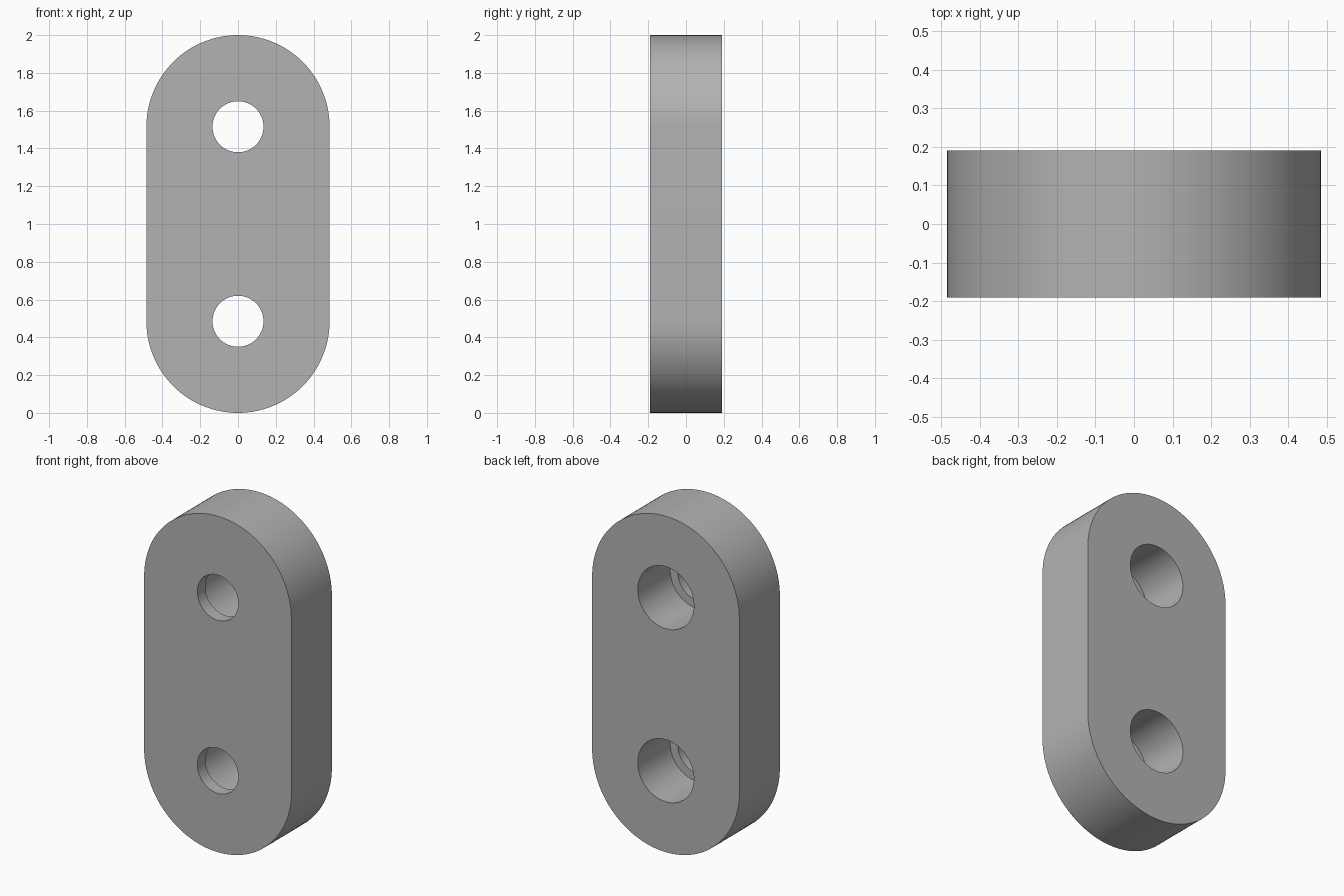
import bpy, bmesh, math
from mathutils import Matrix

cube = bpy.data.objects.get("Cube")
if cube:
    bpy.data.objects.remove(cube, do_unlink=True)

RADIUS, HALF_DEPTH = 0.485, 0.19
LOW, HIGH = RADIUS, 2 - RADIUS
HOLE_R, BORE_R = 0.135, 0.185
STEP_Y = -0.115
SEGMENTS = 64

grey = bpy.data.materials.new("light grey")
grey.use_nodes = True
colour = (0.45, 0.45, 0.45, 1)
grey.diffuse_color = colour
grey.node_tree.nodes["Principled BSDF"].inputs["Base Color"].default_value = colour


def make_object(name, bm):
    bmesh.ops.recalc_face_normals(bm, faces=bm.faces)
    mesh = bpy.data.meshes.new(name)
    bm.to_mesh(mesh)
    bm.free()
    obj = bpy.data.objects.new(name, mesh)
    obj.data.materials.append(grey)
    bpy.context.collection.objects.link(obj)
    return obj


def cylinder_cutter(name, radius, y0, y1, z):
    bm = bmesh.new()
    place = Matrix.Translation((0, (y0 + y1) / 2, z)) @ Matrix.Rotation(math.pi / 2, 4, "X")
    bmesh.ops.create_cone(bm, cap_ends=True, segments=SEGMENTS, radius1=radius,
                          radius2=radius, depth=y1 - y0, matrix=place)
    cutter = make_object(name, bm)
    cutter.hide_render = True
    return cutter


# Plate: a round-ended outline extruded front to back
bm = bmesh.new()
outline = []
for centre, start in ((HIGH, 0), (LOW, math.pi)):
    for i in range(SEGMENTS + 1):
        a = start + math.pi * i / SEGMENTS
        outline.append(bm.verts.new((RADIUS * math.cos(a), -HALF_DEPTH,
                                     centre + RADIUS * math.sin(a))))
face = bm.faces.new(outline)
extruded = bmesh.ops.extrude_face_region(bm, geom=[face])
bmesh.ops.translate(bm, vec=(0, 2 * HALF_DEPTH, 0),
                    verts=[v for v in extruded["geom"] if isinstance(v, bmesh.types.BMVert)])
plate = make_object("link_plate", bm)

# Two through holes, each counterbored from the back
cutters = []
for z in (LOW, HIGH):
    cutters.append(cylinder_cutter("hole_cutter", HOLE_R, -0.3, 0.3, z))
    cutters.append(cylinder_cutter("counterbore_cutter", BORE_R, STEP_Y, 0.3, z))

bpy.ops.object.select_all(action="DESELECT")
plate.select_set(True)
bpy.context.view_layer.objects.active = plate
for cutter in cutters:
    mod = plate.modifiers.new("cut", "BOOLEAN")
    mod.operation = "DIFFERENCE"
    mod.solver = "EXACT"
    mod.object = cutter
    bpy.ops.object.modifier_apply(modifier=mod.name)
    bpy.data.objects.remove(cutter, do_unlink=True)

bpy.ops.object.shade_smooth_by_angle(angle=math.radians(30))
